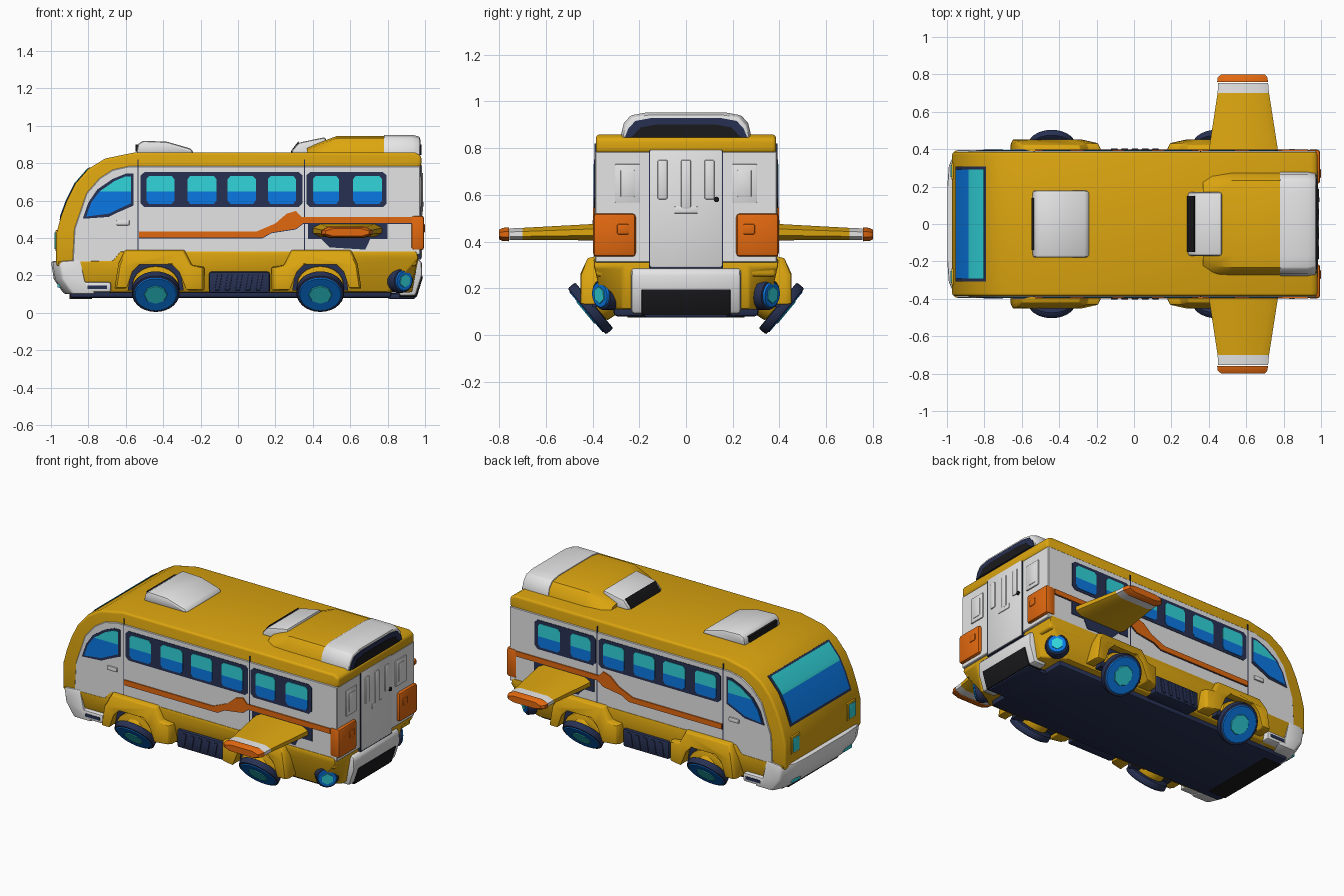
import bpy, bmesh, math
from mathutils import Vector


def mat(name, r, g, b):
    m = bpy.data.materials.new(name)
    m.diffuse_color = (r, g, b, 1)
    return m


YELLOW = mat("golden yellow", .72, .38, .005)
WHITE = mat("white", .78, .78, .78)
NAVY = mat("dark navy", .02, .03, .085)
ORANGE = mat("orange", .76, .14, .005)
BLUE = mat("blue", .003, .19, .78)
CYAN = mat("cyan", .03, .66, .71)
BLACK = mat("black", .01, .01, .012)


def finish(name, bm, m, bevel=0, seg=2):
    bmesh.ops.recalc_face_normals(bm, faces=bm.faces)
    if bevel:
        sharp = [e for e in bm.edges if len(e.link_faces) == 2 and e.calc_face_angle() > .6]
        bmesh.ops.bevel(bm, geom=sharp, offset=bevel, segments=seg, profile=.5,
                        affect='EDGES', clamp_overlap=True)
    me = bpy.data.meshes.new(name)
    bm.to_mesh(me)
    bm.free()
    me.materials.append(m)
    ob = bpy.data.objects.new(name, me)
    bpy.context.collection.objects.link(ob)
    return ob


def loft(name, sections, m, bevel=0, seg=2):
    """Skin closed cross-sections with equal point counts and cap the ends."""
    bm = bmesh.new()
    rings = [[bm.verts.new(p) for p in s] for s in sections]
    n = len(rings[0])
    for a, b in zip(rings, rings[1:]):
        for i in range(n):
            bm.faces.new((a[i], a[(i + 1) % n], b[(i + 1) % n], b[i]))
    bm.faces.new(rings[0])
    bm.faces.new(rings[-1])
    return finish(name, bm, m, bevel, seg)


def prism(name, pts, y0, y1, m, bevel=0, seg=2):
    """Side profile (x, z) extruded along y."""
    return loft(name, [[(x, y, z) for x, z in pts] for y in (y0, y1)], m, bevel, seg)


def box(name, x0, x1, y0, y1, z0, z1, m, bevel=0):
    return prism(name, [(x0, z0), (x1, z0), (x1, z1), (x0, z1)], y0, y1, m, bevel)


def disc(name, c, axis, r, depth, m, n=24, r2=None, bevel=0):
    bm = bmesh.new()
    bmesh.ops.create_cone(bm, cap_ends=True, segments=n, radius1=r, radius2=r2 or r, depth=depth)
    q = Vector(axis).to_track_quat('Z', 'Y')
    for v in bm.verts:
        v.co = q @ v.co + Vector(c)
    return finish(name, bm, m, bevel)


# ---- main shell: yellow nose and roof ----
nose = [(-.972, .25), (-.972, .42), (-.948, .51), (-.915, .60), (-.87, .69), (-.80, .77),
        (-.71, .825), (-.55, .858)]
prism("yellow_shell", nose + [(.945, .858), (.98, .84), (.98, .785), (.955, .77), (.955, .25)],
      -.385, .385, YELLOW, .04, 3)
# white passenger body
prism("white_body", [(-.885, .265), (-.875, .45), (-.81, .64), (-.74, .72), (-.67, .765),
                     (-.58, .785), (.975, .785), (.975, .31), (-.60, .31), (-.64, .265)],
      -.39, .39, WHITE, .004, 1)
# lower skirt: tapers to the floor, rear corners cut away for the lamps
sk = [(-.965, .275), (-.67, .28), (-.63, .33), (.955, .33), (.965, .29), (.93, .11), (-.90, .11)]
loft("lower_skirt", [[(min(x, lim) if z < .15 else x, y * (.89 if z < .15 and lim < 1 else 1), z)
                      for x, z in sk]
                     for y, lim in ((-.395, .80), (-.27, 1), (.27, 1), (.395, .80))], YELLOW, .01)
box("floor_pan", -.9, .82, -.31, .31, .08, .13, NAVY, .015)
box("front_floor_lip", -.9, -.78, -.25, .25, .075, .1, BLACK)

# ---- front end ----
bp = [(-1, .275), (-.985, .18), (-.93, .1), (-.80, .1), (-.86, .17), (-.885, .285)]
loft("front_bumper", [[(x + dx, y, z) for x, z in bp] for y, dx in
                      ((-.395, .045), (-.31, .008), (-.2, 0), (.2, 0), (.31, .008), (.395, .045))],
     WHITE, .012)


def screen(name, pts, off, hw, m):
    out = [(x - off * .85, z + off * .55) for x, z in pts]
    inn = [(x + .02, z - .012) for x, z in pts]
    prism(name, out + inn[::-1], -hw, hw, m)


screen("windscreen_frame", [(-.952, .495)] + nose[2:6] + [(-.79, .776)], .003, .308, NAVY)
screen("windscreen_lower", nose[2:4] + [(-.879, .672)], .006, .292, BLUE)
screen("windscreen_upper", [(-.879, .672), nose[4], nose[5]], .006, .292, CYAN)

for s in (-1, 1):
    box("headlight_frame", -.977, -.95, s * .238, s * .327, .33, .442, YELLOW, .004)
    box("headlight", -.981, -.95, s * .25, s * .315, .34, .43, CYAN, .004)
    box("fog_lamp", -.966, -.94, s * .22, s * .3, .135, .16, CYAN, .004)
    box("step", -.83, -.68, s * .3, s * .395, .11, .165, WHITE, .01)
    box("step_inset", -.805, -.70, s * .32, s * .398, .128, .147, NAVY)

# ---- sides ----
wins = [(-.49, -.34), (-.27, -.115), (-.055, .095), (.16, .31), (.40, .54), (.615, .77)]
for s in (-1, 1):
    y = lambda d: s * (.39 + d)
    for a, b in ((-.52, .345), (.365, .795)):
        prism("window_band", [(a, .585), (a + .02, .565), (b - .02, .565), (b, .585), (b, .735),
                              (b - .02, .752), (a + .02, .752), (a, .735)], s * .37, y(.003), NAVY)
    for a, b in wins:
        prism("window_lower", [(a, .60), (a + .015, .582), (b - .015, .582), (b, .60), (b, .65),
                               (a, .65)], s * .37, y(.006), BLUE)
        prism("window_upper", [(a, .65), (b, .65), (b, .715), (b - .015, .732),
                               (a + .015, .732), (a, .715)], s * .37, y(.006), CYAN)
    # cab window
    prism("cab_window_frame", [(-.83, .503), (-.80, .59), (-.752, .66), (-.67, .716),
                               (-.60, .744), (-.56, .744), (-.56, .573), (-.64, .538),
                               (-.69, .513)], s * .37, y(.003), NAVY)
    prism("cab_window_lower", [(-.812, .515), (-.785, .59), (-.742, .648), (-.573, .648),
                               (-.573, .585), (-.65, .55), (-.69, .53)], s * .37, y(.006), BLUE)
    prism("cab_window_upper", [(-.742, .648), (-.66, .705), (-.60, .73), (-.573, .73),
                               (-.573, .648)], s * .37, y(.006), CYAN)
    box("door_handle", -.65, -.58, s * .38, y(.01), .468, .495, WHITE, .005)
    # orange stripe with a thin dark lower line
    st = [(-.53, .402), (.13, .402), (.18, .43), (.31, .45), (.35, .48), (.93, .48), (.93, .512),
          (.34, .512), (.31, .545), (.26, .53), (.2, .478), (.1, .435), (-.53, .435)]
    prism("stripe_edge", [(x, z - .004) for x, z in st], s * .38, y(.002), NAVY)
    prism("side_stripe", st, s * .38, y(.007), ORANGE)
    # panel seams
    for x in (-.535, .355):
        box("panel_seam", x - .003, x + .003, s * .37, y(.001), .33, .82, NAVY)
    # ribbed vent between the wheels
    box("side_vent", -.155, .17, s * .3, s * .397, .105, .22, NAVY, .012)
    for i in range(5):
        x = -.125 + i * .055
        prism("vent_rib", [(x, .12), (x + .025, .12), (x + .04, .205), (x + .015, .205)],
              s * .38, s * .403, NAVY, .004)
    # stub wings: yellow, white band, orange tip
    ws = [(.36, .395, .775, .036), (.70, .447, .722, .026), (.755, .45, .717, .025),
          (.758, .444, .718, .03), (.785, .448, .712, .028), (.80, .468, .70, .02)]

    def wing(w):
        v, a, b, t = w
        zc = .441 - .01 * (v - .36) / .4
        return [(a, s * v, zc + t * .4), (a + .04, s * v, zc + t), (b - .04, s * v, zc + t),
                (b, s * v, zc + t * .4), (b, s * v, zc - t * .4), (b - .04, s * v, zc - t),
                (a + .04, s * v, zc - t), (a, s * v, zc - t * .4)]
    for n, m, i, j in (("wing", YELLOW, 0, 2), ("wing_band", WHITE, 1, 3),
                       ("wing_tip", ORANGE, 3, 6)):
        loft(n, [wing(w) for w in ws[i:j]], m)
    box("wing_slot", .375, .80, s * .37, y(.003), .395, .49, NAVY)
    prism("wing_pocket", [(.44, .40), (.49, .35), (.68, .338), (.71, .40)],
          s * .38, y(.003), NAVY)

# ---- wheels and arches ----
arch = [(-.22, .13), (-.20, .26), (-.165, .335), (.155, .335), (.195, .255), (.26, .245),
        (.26, .12), (.17, .12), (.13, .22), (.09, .26), (-.09, .26), (-.13, .22), (-.16, .13)]
for cx, fx in ((-.44, 1), (.44, -1)):
    for s in (-1, 1):
        loft("wheel_arch", [[(cx + fx * x * k, s * (v - (.03 if z > .3 and v > .4 else 0)
                              - (.02 if x > .18 and v > .4 else 0)), .2 + (z - .2) * k)
                             for x, z in arch]
                            for v, k in ((.3, 1), (.425, 1), (.452, .95))], YELLOW, .006)
        prism("arch_lining", [(cx + x, z) for x, z in ((-.15, .12), (-.13, .24), (-.09, .27),
              (.09, .27), (.13, .24), (.15, .12))], s * .3, s * .402, NAVY)
        # yellow half ring above the wheel
        prism("arch_ring", [(cx + .125 * math.cos(t * math.pi / 10),
                             .15 + .1 * math.sin(t * math.pi / 10)) for t in range(11)],
              s * .36, s * .424, YELLOW, .008)
        # tilted hover wheel
        a = Vector((0, .77 * s, -.64))
        c = Vector((cx, s * .425, .1))
        disc("wheel_housing", c - a * .085, a, .095, .09, YELLOW, 20, .085, .01)
        disc("tyre", c - a * .021, a, .128, .042, NAVY, 28, None, .008)
        disc("wheel_face", c + a * .001, a, .116, .006, BLUE, 24, .11)
        disc("wheel_hub", c + a * .004, a, .066, .008, CYAN, 8, .06)

# ---- roof ----
prism("roof_hatch", [(-.545, .85), (-.535, .905), (-.505, .92), (-.38, .915), (-.25, .878),
                     (-.235, .85)], -.18, .18, WHITE, .018)
box("hatch_intake", -.548, -.53, -.14, .14, .862, .9, BLACK)
prism("roof_scoop", [(.285, .85), (.29, .87), (.325, .91), (.47, .94), (.47, .85)],
      -.17, .17, WHITE, .015)
prism("scoop_intake", [(.283, .85), (.285, .868), (.322, .916), (.33, .90), (.30, .85)],
      -.15, .15, BLACK)


def pod(x, w, h):
    return [(x, -w, .845), (x, -w + .015, h - .045), (x, -w + .045, h - .012), (x, -w + .11, h),
            (x, w - .11, h), (x, w - .045, h - .012), (x, w - .015, h - .045), (x, w, .845)]


loft("roof_pod", [pod(.37, .255, .885), pod(.42, .27, .905), pod(.53, .277, .946),
                  pod(.79, .277, .946)], YELLOW)
loft("roof_pod_tail", [pod(.78, .281, .952), pod(.93, .281, .952), pod(.972, .272, .942)],
     WHITE, .006)
loft("pod_exhaust", [pod(x, .262, .928) for x in (.95, .977)], NAVY)
loft("pod_exhaust_core", [pod(x, .24, .90) for x in (.95, .981)], BLACK)

# ---- rear end ----
box("rear_door_gap", .96, .978, -.159, .159, .285, .797, NAVY)
box("rear_door", .96, .983, -.155, .155, .29, .793, WHITE, .006)
for yy, z0 in ((-.1, .58), (0, .54), (.1, .58)):
    box("door_rib", .97, .99, yy - .022, yy + .022, z0, .75, WHITE, .008)
box("door_rib_base", .97, .987, -.05, .05, .52, .55, WHITE, .004)
disc("door_knob", (.985, .13, .58), (1, 0, 0), .012, .014, BLACK, 12)
for s in (-1, 1):
    box("rear_window_frame", .96, .982, s * .196, s * .304, .566, .731, WHITE, .004)
    box("rear_window_panel", .96, .985, s * .22, s * .28, .59, .707, WHITE, .004)
    box("tail_light", .925, .995, s * .215, s * .397, .335, .52, ORANGE, .015)
    box("tail_light_button", .96, 1.0, s * .245, s * .295, .43, .475, ORANGE, .006)
    a = Vector((.62, .78 * s, -.1)).normalized()
    c = Vector((.868, s * .34, .175))
    disc("rear_lamp_rim", c, a, .072, .06, NAVY, 20, .066, .008)
    disc("rear_lamp", c + a * .028, a, .062, .02, BLUE, 20, .052)
    disc("rear_lamp_core", c + a * .037, a, .036, .012, CYAN, 6)
prism("rear_bumper", [(.86, .09), (.95, .09), (.985, .2), (.985, .27), (.96, .29), (.86, .29)],
      -.235, .235, WHITE, .02)
prism("rear_grille", [(.86, .085), (.956, .085), (.99, .195), (.86, .195)], -.19, .19, BLACK, .005)
box("rear_tow_bar", .80, .95, -.18, .18, .075, .105, NAVY, .01)

# smooth shading with sharp creases
for ob in bpy.context.scene.objects:
    ob.select_set(True)
    bpy.context.view_layer.objects.active = ob
bpy.ops.object.shade_smooth_by_angle(angle=math.radians(35))
